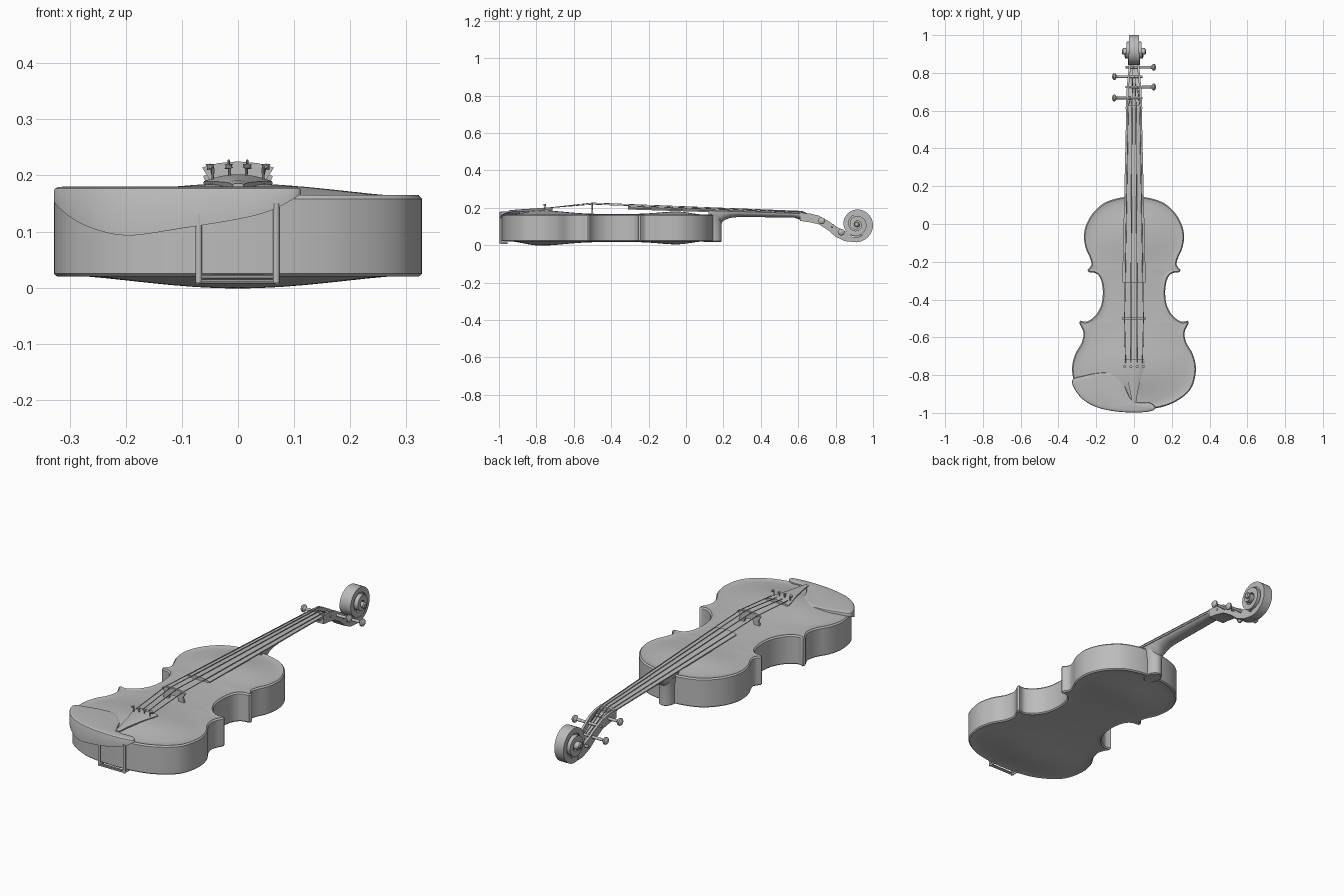
import bpy, bmesh, math
from mathutils import Vector

if "Cube" in bpy.data.objects:
    bpy.data.objects.remove(bpy.data.objects["Cube"])

grey = bpy.data.materials.new("plain grey")
grey.use_nodes = True
grey.diffuse_color = (0.5, 0.5, 0.5, 1)
grey.node_tree.nodes["Principled BSDF"].inputs["Base Color"].default_value = (0.5, 0.5, 0.5, 1)


def loft(name, rings):
    """Skin a list of equal closed rings and cap both ends."""
    bm = bmesh.new()
    rows = [[bm.verts.new(p) for p in ring] for ring in rings]
    n = len(rows[0])
    for a, b in zip(rows, rows[1:]):
        for i in range(n):
            j = (i + 1) % n
            bm.faces.new((a[i], a[j], b[j], b[i]))
    bm.faces.new(rows[0][::-1])
    bm.faces.new(rows[-1])
    bmesh.ops.recalc_face_normals(bm, faces=bm.faces)
    mesh = bpy.data.meshes.new(name)
    bm.to_mesh(mesh)
    bm.free()
    mesh.materials.append(grey)
    obj = bpy.data.objects.new(name, mesh)
    bpy.context.collection.objects.link(obj)
    return obj


def tube(name, path, radii, n=8):
    """Round bar along a path with a radius at each point."""
    path = [Vector(p) for p in path]
    if not isinstance(radii, (list, tuple)):
        radii = [radii] * len(path)
    rings = []
    for i, (p, r) in enumerate(zip(path, radii)):
        d = path[min(i + 1, len(path) - 1)] - path[max(i - 1, 0)]
        q = d.to_track_quat('Z', 'Y')
        rings.append([p + q @ Vector((r * math.cos(a), r * math.sin(a), 0))
                      for a in (math.tau * k / n for k in range(n))])
    return loft(name, rings)


def spline(pts, steps=5, closed=False):
    """Catmull-Rom curve; open ends on the centre line leave it squarely."""
    p = [Vector(v).to_3d() for v in pts]

    def ghost(end, near):
        return Vector((-near.x, near.y, 0)) if end.x == 0 else 2 * end - near
    if closed:
        q = [p[-1]] + p + p[:2]
    else:
        q = [ghost(p[0], p[1])] + p + [ghost(p[-1], p[-2])]
    out = []
    for a, b, c, d in zip(q, q[1:], q[2:], q[3:]):
        for k in range(steps):
            t = k / steps
            out.append(0.5 * (2 * b + (c - a) * t + (2 * a - 5 * b + 4 * c - d) * t * t
                              + (3 * b - a - 3 * c + d) * t ** 3))
    return out if closed else out + [p[-1]]


def inset(ring, dist):
    """Move a closed plan outline inward along its normals."""
    n = len(ring)
    area = sum(ring[i].x * ring[(i + 1) % n].y - ring[i].y * ring[(i + 1) % n].x for i in range(n))
    out = []
    for i, p in enumerate(ring):
        t = ring[(i + 1) % n] - ring[i - 1]
        nor = Vector((-t.y, t.x, 0)).normalized() * math.copysign(dist, area)
        out.append(p + nor)
    return out


# Body outline: upper bout, waist, lower bout
upper = [(0, .145), (.08, .138), (.16, .11), (.22, .055), (.255, -.01), (.265, -.07),
         (.255, -.13), (.233, -.18), (.226, -.215), (.246, -.243)]
waist = [(.24, -.255), (.2, -.262), (.175, -.295), (.165, -.36), (.174, -.43),
         (.205, -.485), (.25, -.516), (.285, -.512)]
lower = [(.29, -.524), (.268, -.575), (.278, -.63), (.312, -.69), (.328, -.77),
         (.308, -.86), (.26, -.915), (.185, -.957), (.1, -.978), (0, -.985)]
half = spline(upper) + spline(waist) + spline(lower)
outline = half + [Vector((-p.x, p.y, 0)) for p in half[-2:0:-1]]


def arch(y):
    return (.005 + .019 * math.exp(-((y + .77) / .17) ** 2)
            + .013 * math.exp(-((y + .05) / .13) ** 2))


def plate(rim, sign):
    """Arched plate rings from the edge to a spine on the centre line."""
    base = inset(outline, .014)
    rings = []
    for k in range(9):
        u = k / 8
        ring = []
        for p in base:
            d = p.y + .42
            y = p.y - u * .6 * math.copysign(max(0, abs(d) - .25), d)
            z = rim + sign * arch(y) * math.sin(u * math.pi / 2) ** 1.5
            ring.append(Vector((p.x * (1 - u), y, z)))
        rings.append(ring)
    return rings


def level(dist, z):
    return [Vector((p.x, p.y, z)) for p in inset(outline, dist)]


body = loft("body", plate(.0225, -1)[::-1]
            + [level(.006, .0195), level(0, .025), level(0, .158), level(.006, .165)]
            + plate(.162, 1))
bm = bmesh.new()
bm.from_mesh(body.data)
bmesh.ops.remove_doubles(bm, verts=bm.verts, dist=.0004)
bmesh.ops.dissolve_degenerate(bm, edges=bm.edges, dist=.0001)
bmesh.ops.recalc_face_normals(bm, faces=bm.faces)
bm.to_mesh(body.data)
bm.free()

# Sound holes cut into the belly
f_path = spline([(.074, -.39), (.074, -.37), (.093, -.36), (.113, -.38), (.116, -.43), (.14, -.48),
                 (.165, -.53), (.168, -.57), (.185, -.588), (.204, -.572), (.2, -.55)], 4)
last = len(f_path) - 1
for side in (-1, 1):
    rings = []
    for i, p in enumerate(f_path):
        t = (f_path[min(i + 1, last)] - f_path[max(i - 1, 0)]).normalized()
        w = .0035 + .0045 * max(0, 1 - 4 * min(i, last - i) / last) + .002 * math.sin(math.pi * i / last)
        nor = Vector((-t.y, t.x, 0)) * w
        rings.append([Vector((side * q.x, q.y, z)) for q, z in
                      ((p + nor, .14), (p - nor, .14), (p - nor, .21), (p + nor, .21))])
    cutter = loft("sound_hole_cutter", rings)
    cutter.hide_render = True
    cutter.hide_viewport = True
    cut = body.modifiers.new("sound_hole", 'BOOLEAN')
    cut.object, cut.operation, cut.solver = cutter, 'DIFFERENCE', 'EXACT'
bpy.context.view_layer.update()
baked = bpy.data.meshes.new_from_object(body.evaluated_get(bpy.context.evaluated_depsgraph_get()))
body.modifiers.clear()
body.data = baked
for o in [o for o in bpy.data.objects if o.name.startswith("sound_hole_cutter")]:
    bpy.data.objects.remove(o)


def board(name, sections, crown):
    """Strip along y with a crowned top; sections are (y, half width, top, thickness)."""
    rings = []
    for y, w, z, t in sections:
        top = [(w * k / 4, y, z - crown * w * (k / 4) ** 2) for k in range(-4, 5)]
        low = z - crown * w - t
        rings.append(top + [(w * .95, y, low), (-w * .95, y, low)])
    return loft(name, rings)


# Boards and string fittings
board("fingerboard", [(-.31, .062, .209, .008), (.615, .041, .176, .008)], .16)
board("nut", [(.615, .042, .181, .015), (.63, .042, .179, .015)], .16)
board("tailpiece", [(-.95, .01, .186, .006), (-.9, .018, .191, .007), (-.82, .035, .196, .008),
                    (-.74, .06, .202, .008), (-.715, .062, .2, .008)], .2)
bridge = [(0, .19), (.022, .186), (.03, .162), (.058, .162), (.055, .178), (.05, .192),
          (.064, .214), (.035, .222), (0, .225)]
bridge += [(-x, z) for x, z in bridge[-2:0:-1]]
loft("bridge", [[(x, y, z) for x, z in bridge] for y in (-.506, -.496)])

# Neck with a rounded underside, and its heel
neck = []
for y, w, top, low in [(.12, .046, .185, .12), (.19, .045, .183, .12), (.205, .045, .182, .134),
                       (.235, .044, .181, .146), (.28, .044, .18, .151), (.58, .04, .17, .148),
                       (.62, .041, .168, .132)]:
    neck.append([(w * math.cos(a), y, top - (top - low) * math.sin(a))
                 for a in (math.pi * k / 12 for k in range(13))])
loft("neck", neck)
heel = []
for z, r in [(.018, .034), (.022, .038), (.11, .038), (.135, .042), (.155, .045)]:
    heel.append([(r * math.cos(a), .14 + (r + .012) * math.sin(a), z)
                 for a in (math.tau * k / 24 for k in range(24))])
loft("heel", heel)

# Open peg box
box = []
for y, top, low, w in [(.61, .172, .13, .044), (.66, .17, .123, .042), (.71, .158, .112, .039),
                       (.76, .13, .08, .035), (.8, .102, .045, .031), (.85, .075, .022, .027),
                       (.885, .06, .018, .024)]:
    i, floor = w - .011, low + .016
    box.append([(-w, y, low), (w, y, low), (w, y, top), (i, y, top),
                (i, y, floor), (-i, y, floor), (-i, y, top), (-w, y, top)])
loft("peg_box", box)

# Scroll: a spiral band widening towards its eye
cy, cz, spiral = .912, .112, []
for k in range(91):
    t = k / 90
    a = math.radians(-130 + 890 * t)
    r, w = .1 - .086 * t, .023 + .037 * t ** 1.5
    q = max(r - .027, .002)
    spiral.append([(x, cy + s * math.cos(a), cz + s * math.sin(a))
                   for x, s in ((-w, r), (w, r), (w, q), (-w, q))])
loft("scroll", spiral)
tube("scroll_core", [(-.02, cy, cz), (.02, cy, cz)], .066, 32)
tube("scroll_eye", [(-.063, cy, cz), (-.058, cy, cz), (.058, cy, cz), (.063, cy, cz)],
     [.01, .015, .015, .01], 16)

# Pegs on alternating sides
pegs = [(.667, .148, -1), (.725, .13, 1), (.78, .097, -1), (.83, .07, 1)]
for y, z, s in pegs:
    tube("peg", [(s * x, y, z) for x in (-.046, -.045, .05, .09, .096, .1, .108, .113, .116)],
         [.004, .006, .007, .007, .012, .018, .018, .013, .005], 14)

# Strings with their fine tuners
for k, p in enumerate((0, 3, 2, 1)):
    u = (k - 1.5) / 1.5
    y, z, s = pegs[p]
    tube("string", [(.045 * u, -.735, .2), (.05 * u, -.5, .227 - .008 * u * u),
                    (.031 * u, .622, .182 - .004 * u * u), (.018 * u, y, z + .007)], .0022, 6)
    x = .045 * u
    tube("fine_tuner", [(x, -.755, .188), (x, -.755, .212), (x * 1.1, -.755, .213),
                        (x * 1.1, -.755, .22)], [.003, .003, .008, .008], 10)

# Chin rest: plan outline whose third value is the height of its lower edge
rest = spline([(-.322, -.82, .162), (-.27, -.805, .166), (-.2, -.79, .168), (-.12, -.79, .17),
               (-.06, -.84, .172), (-.02, -.92, .172), (.02, -.945, .172), (.08, -.945, .172),
               (.11, -.965, .17), (.105, -.985, .162), (.06, -.995, .138), (0, -.998, .122),
               (-.1, -.992, .106), (-.2, -.969, .093), (-.275, -.925, .112), (-.322, -.86, .145)],
              5, True)
rings = [rest]
for dist, z in ((0, .173), (.002, .177), (.006, .179), (.02, .1805)):
    rings.append([Vector((p.x, p.y, z)) for p in inset(rest, dist)])
loft("chin_rest", rings)

# Chin rest clamp
for x, top in ((-.07, .13), (.068, .15)):
    tube("clamp_post", [(x, -.99, .008), (x, -.99, top)], .006, 12)
    tube("clamp_foot", [(x, -.99, .012), (x, -.955, .012)], .006, 12)
for z in (.011, .019):
    tube("clamp_bar", [(-.07, -.99, z), (.068, -.99, z)], .004, 10)

# Smooth shading with sharp edges kept
bpy.ops.object.select_all(action='DESELECT')
for o in bpy.context.collection.objects:
    if o.type == 'MESH':
        o.select_set(True)
bpy.context.view_layer.objects.active = body
bpy.ops.object.shade_smooth_by_angle(angle=math.radians(35))
